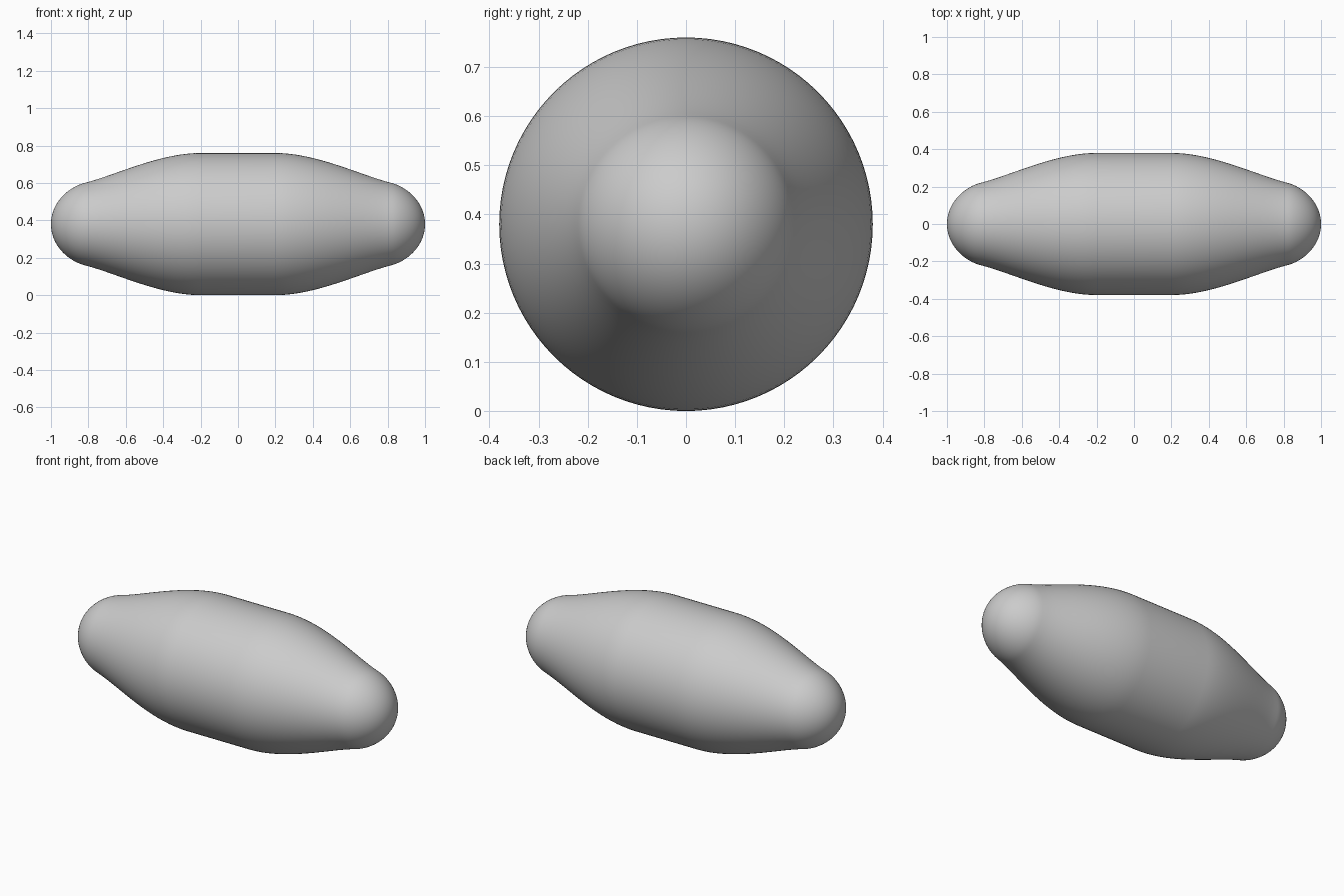
import bpy, bmesh, math
from mathutils import Vector, Matrix
from mathutils.geometry import interpolate_bezier

cube = bpy.data.objects.get("Cube")
if cube:
    bpy.data.objects.remove(cube, do_unlink=True)

RADIUS = 0.38
SIDES = 96

# Matte grey
grey = bpy.data.materials.new("light_grey")
grey.use_nodes = True
colour = (0.6, 0.6, 0.6, 1)
grey.diffuse_color = colour
grey.node_tree.nodes["Principled BSDF"].inputs["Base Color"].default_value = colour


def arc(points, steps):
    return interpolate_bezier(*[Vector((x, 0, r)) for x, r in points], steps)


# Half profile: rounded tip, then swelling flank up to the flat middle
tip = arc([(1, 0), (1, 0.12), (0.90, 0.20), (0.82, 0.22)], 20)
flank = arc([(0.82, 0.22), (0.66, 0.26), (0.42, RADIUS), (0.2, RADIUS)], 20)
half = tip + flank[1:]
profile = half + [Vector((-p.x, 0, p.z)) for p in reversed(half)]

# Spin the profile around the long axis
bm = bmesh.new()
verts = [bm.verts.new(p) for p in profile]
edges = [bm.edges.new(pair) for pair in zip(verts, verts[1:])]
bmesh.ops.spin(bm, geom=verts + edges, cent=(0, 0, 0), axis=(1, 0, 0),
               angle=math.tau, steps=SIDES, use_merge=True)
bmesh.ops.remove_doubles(bm, verts=bm.verts, dist=0.0001)
bmesh.ops.recalc_face_normals(bm, faces=bm.faces)
bmesh.ops.transform(bm, matrix=Matrix.Translation((0, 0, RADIUS)), verts=bm.verts)
for face in bm.faces:
    face.smooth = True

mesh = bpy.data.meshes.new("rounded_body")
bm.to_mesh(mesh)
bm.free()
mesh.materials.append(grey)
body = bpy.data.objects.new("rounded_body", mesh)
bpy.context.collection.objects.link(body)
